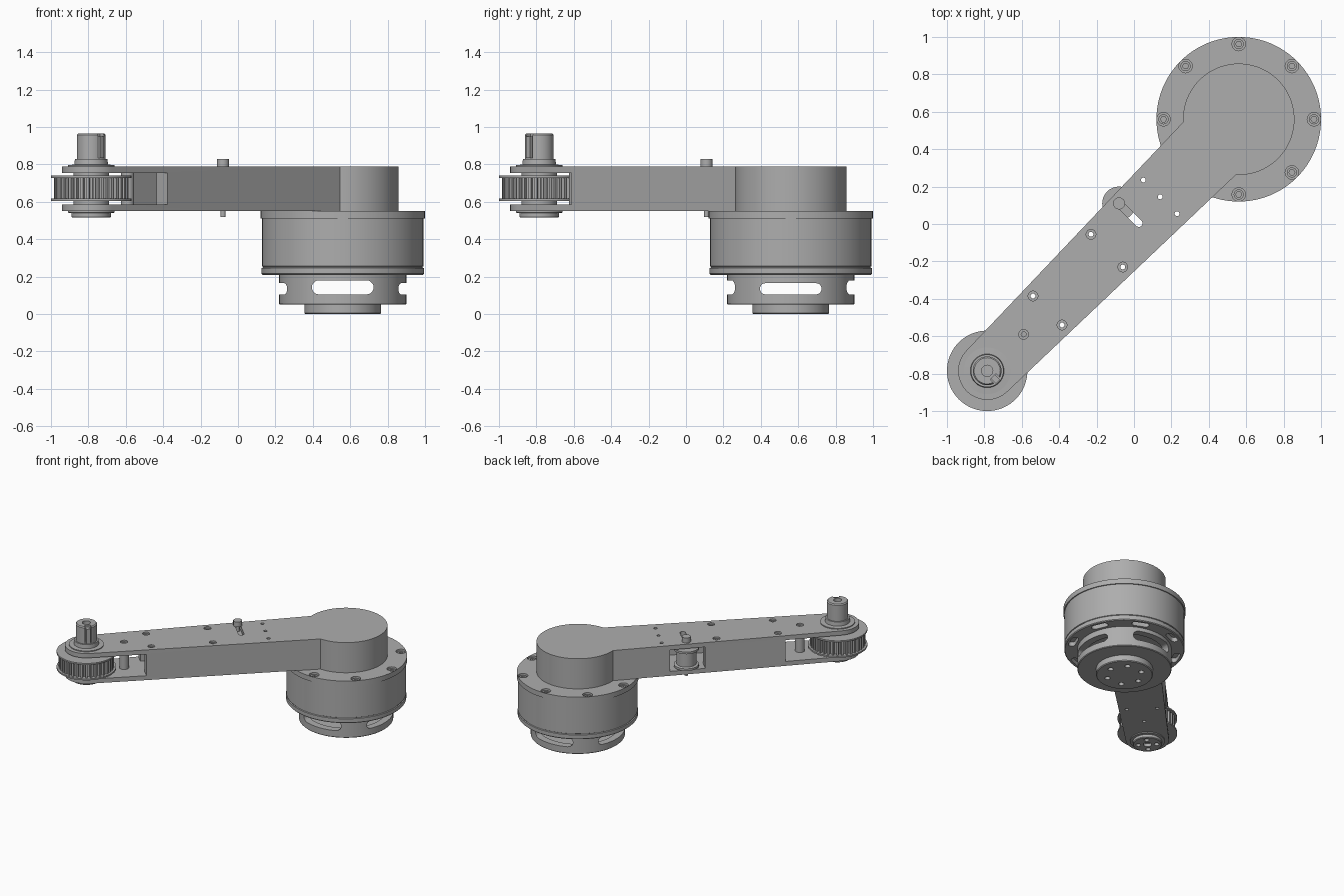
import bpy, bmesh
from math import cos, sin, pi, radians
from mathutils import Matrix, Vector

if "Cube" in bpy.data.objects:
    bpy.data.objects.remove(bpy.data.objects["Cube"])

grey = bpy.data.materials.new("machined_grey")
grey.use_nodes = True
grey.diffuse_color = (0.42, 0.42, 0.42, 1)
grey.node_tree.nodes["Principled BSDF"].inputs["Base Color"].default_value = (0.42, 0.42, 0.42, 1)

# Frames: arm runs along local x from the pulley axis, motor hangs under its far end
ARM = Matrix.Translation((-0.785, -0.785, 0)) @ Matrix.Rotation(pi / 4, 4, 'Z')
MOTOR = Matrix.Translation((0.56, 0.56, 0))
LENGTH = 1.902


def finish(name, bm, frame):
    bmesh.ops.recalc_face_normals(bm, faces=bm.faces)
    bm.transform(frame)
    mesh = bpy.data.meshes.new(name)
    bm.to_mesh(mesh)
    bm.free()
    mesh.materials.append(grey)
    obj = bpy.data.objects.new(name, mesh)
    bpy.context.collection.objects.link(obj)
    return obj


def prism(name, outline, z0, z1, frame):
    bm = bmesh.new()
    base = bm.faces.new([bm.verts.new((x, y, z0)) for x, y in outline])
    top = bmesh.ops.extrude_face_region(bm, geom=[base])["geom"]
    verts = [g for g in top if isinstance(g, bmesh.types.BMVert)]
    bmesh.ops.translate(bm, verts=verts, vec=(0, 0, z1 - z0))
    return finish(name, bm, frame)


def arc(cx, cy, r, a0, a1, n):
    angles = [radians(a0 + (a1 - a0) * i / n) for i in range(n + 1)]
    return [(cx + r * cos(a), cy + r * sin(a)) for a in angles]


def disc(name, x, y, r, z0, z1, frame, n=32):
    return prism(name, arc(x, y, r, 0, 360, n)[:-1], z0, z1, frame)


def box(name, x0, x1, y0, y1, z0, z1, frame):
    return prism(name, [(x0, y0), (x1, y0), (x1, y1), (x0, y1)], z0, z1, frame)


def stadium(length, r):
    h = length / 2 - r
    return arc(h, 0, r, -90, 90, 10) + arc(-h, 0, r, 90, 270, 10)


def lathe(name, profile, frame, n=72):
    # closed profile of (radius, z) spun around the frame's z axis
    bm = bmesh.new()
    verts = [bm.verts.new((r, 0, z)) for r, z in profile]
    edges = [bm.edges.new((a, b)) for a, b in zip(verts, verts[1:] + verts[:1])]
    bmesh.ops.spin(bm, geom=verts + edges, cent=(0, 0, 0), axis=(0, 0, 1),
                   angle=2 * pi, steps=n, use_merge=True)
    bmesh.ops.remove_doubles(bm, verts=bm.verts, dist=0.0001)
    return finish(name, bm, frame)


def cut(obj, cutters):
    bpy.context.view_layer.objects.active = obj
    for c in cutters:
        mod = obj.modifiers.new("cut", 'BOOLEAN')
        mod.operation, mod.solver, mod.object = 'DIFFERENCE', 'EXACT', c
        bpy.ops.object.modifier_apply(modifier=mod.name)
        bpy.data.objects.remove(c)


def ring_of(count, r, start=0):
    for i in range(count):
        a = start + 2 * pi * i / count
        yield a, r * cos(a), r * sin(a)


def to_arm(x, y):
    p = ARM.inverted() @ Vector((x, y, 0))
    return p.x, p.y


# Arm housing: tapered link with a round end and a larger round hub
Z0, Z1, PLATE = 0.55, 0.79, 0.035
outline = arc(0, 0, 0.155, 91, 269, 32) + arc(LENGTH, 0, 0.298, -138, 138, 56)
arm = prism("arm_housing", outline, Z0, Z1, ARM)
lo, hi = Z0 + PLATE, Z1 - PLATE
ix, iy = to_arm(-0.08, 0.11)
cutters = [box("belt_channel", 0.3, 1.62, -0.085, 0.085, lo, hi, ARM),
           box("pulley_opening", -0.3, 0.41, -0.4, 0.4, lo, hi, ARM),
           box("idler_window", ix - 0.13, ix + 0.13, 0.0, 0.4, lo, hi, ARM)]
# Tensioner slot across the arm
slot_frame = ARM @ Matrix.Translation((ix, 0.06, 0)) @ Matrix.Rotation(pi / 2, 4, 'Z')
cutters.append(prism("tension_slot", stadium(0.19, 0.02), 0.5, 0.85, slot_frame))
# Counterbored screw holes and plain holes
for x, y in [(-0.59, -0.59), (-0.54, -0.385), (-0.385, -0.54), (-0.23, -0.055), (-0.06, -0.23)]:
    u, v = to_arm(x, y)
    cutters.append(disc("counterbore", u, v, 0.026, Z1 - 0.012, 0.85, ARM, 20))
    cutters.append(disc("screw_hole", u, v, 0.013, 0.5, 0.85, ARM, 16))
for x, y in [(0.05, 0.235), (0.14, 0.145), (0.23, 0.055)]:
    u, v = to_arm(x, y)
    cutters.append(disc("pin_hole", u, v, 0.013, 0.5, 0.85, ARM, 16))
cut(arm, cutters)

post = disc("spacer_post", 0.276, 0, 0.035, lo, hi, ARM)

# Idler roller and its clamp pin
roller = lathe("idler_roller", [(0, 0.595), (0.09, 0.595), (0.09, 0.612), (0.072, 0.617),
                                (0.072, 0.723), (0.09, 0.728), (0.09, 0.745), (0, 0.745)],
               ARM @ Matrix.Translation((ix, iy, 0)), 40)
disc("idler_pin", ix, iy, 0.013, 0.52, 0.8, ARM, 20)
disc("idler_pin_head", ix, iy, 0.032, Z1, 0.83, ARM, 24)

# Toothed belt pulley
TEETH = 36
teeth = []
for a, _, _ in ring_of(TEETH, 1):
    for f, r in [(-0.3, 0.178), (-0.2, 0.2), (0.2, 0.2), (0.3, 0.178)]:
        b = a + f * 2 * pi / TEETH
        teeth.append((r * cos(b), r * sin(b)))
prism("pulley_teeth", teeth, 0.61, 0.735, ARM)
for side, z in [("lower", 0.605), ("upper", 0.728)]:
    disc(side + "_pulley_flange", 0, 0, 0.215, z, z + 0.012, ARM, 72)
disc("pulley_hub", 0, 0, 0.095, lo - 0.005, hi + 0.005, ARM, 48)

# Bearing cap and output shaft with keyway
lathe("top_bearing_cap", [(0, 0.78), (0.125, 0.78), (0.125, 0.797), (0.09, 0.799),
                          (0.087, 0.83), (0, 0.83)], ARM)
shaft = lathe("output_shaft", [(0, 0.8), (0.077, 0.8), (0.077, 0.957), (0.07, 0.965), (0, 0.965)], ARM, 48)
cut(shaft, [disc("shaft_bore", 0, 0, 0.03, 0.9, 1.0, ARM, 24),
            box("keyway", -0.022, 0.022, -0.12, -0.045, 0.835, 1.0, ARM)])
box("shaft_key", -0.015, 0.015, -0.083, -0.04, 0.835, 0.95, ARM)

# Lower bearing cap with screw holes
cap = lathe("bottom_bearing_cap", [(0, 0.56), (0.125, 0.56), (0.125, 0.542), (0.105, 0.54),
                                   (0.105, 0.52), (0.1, 0.515), (0, 0.515)], ARM)
cut(cap, [disc("cap_bore", 0, 0, 0.03, 0.48, 0.54, ARM, 20)] +
    [disc("cap_hole", x, y, 0.018, 0.48, 0.535, ARM, 16) for _, x, y in ring_of(4, 0.066)])

# Motor mounting flange with eight countersunk screws
flange = disc("motor_flange", 0, 0, 0.44, 0.51, Z0, MOTOR, 96)
cut(flange, [disc("flange_hole", x, y, 0.036, 0.525, 0.6, MOTOR, 20) for _, x, y in ring_of(8, 0.402)])
for _, x, y in ring_of(8, 0.402):
    screw = disc("flange_screw", x, y, 0.027, 0.52, 0.54, MOTOR, 20)
    cut(screw, [disc("hex_socket", x, y, 0.016, 0.528, 0.56, MOTOR, 6)])

# Motor body with a lower rim and vents underneath
body = lathe("motor_body", [(0, 0.51), (0.432, 0.51), (0.432, 0.256), (0.427, 0.253), (0.427, 0.249),
                            (0.434, 0.246), (0.434, 0.216), (0.428, 0.21), (0, 0.21)], MOTOR, 96)
vents = []
for a, x, y in ring_of(8, 0.385, pi / 8):
    spot = MOTOR @ Matrix.Translation((x, y, 0)) @ Matrix.Rotation(a + pi / 2, 4, 'Z')
    vents.append(prism("vent", stadium(0.13, 0.025), 0.15, 0.245, spot))
cut(body, vents)

# Hollow cage with four rounded windows
cage = lathe("motor_cage", [(0, 0.05), (0.335, 0.05), (0.34, 0.055), (0.34, 0.215),
                            (0.285, 0.215), (0.285, 0.09), (0, 0.09)], MOTOR, 96)
for turn, top in [(0, 0.18), (pi / 2, 0.165)]:
    for side in (0, pi):
        mid, tall = (0.105 + top) / 2, top - 0.105
        frame = (MOTOR @ Matrix.Rotation(turn + side, 4, 'Z') @ Matrix.Translation((0, 0, mid))
                 @ Matrix.Rotation(pi / 2, 4, 'X'))
        cut(cage, [prism("cage_window", stadium(0.33, tall / 2), 0.1, 0.5, frame)])

# Bottom boss with bolt circle
boss = lathe("motor_boss", [(0, 0.05), (0.205, 0.05), (0.205, 0.006), (0.2, 0), (0, 0)], MOTOR)
cut(boss, [disc("boss_hole", x, y, 0.02, -0.05, 0.03, MOTOR, 16) for _, x, y in ring_of(6, 0.13)])

# Smooth round walls, keep machined edges crisp
for obj in bpy.context.collection.objects:
    if obj.type == 'MESH' and grey.name in obj.data.materials:
        bpy.ops.object.select_all(action='DESELECT')
        obj.select_set(True)
        bpy.context.view_layer.objects.active = obj
        bpy.ops.object.shade_smooth_by_angle(angle=radians(30))
